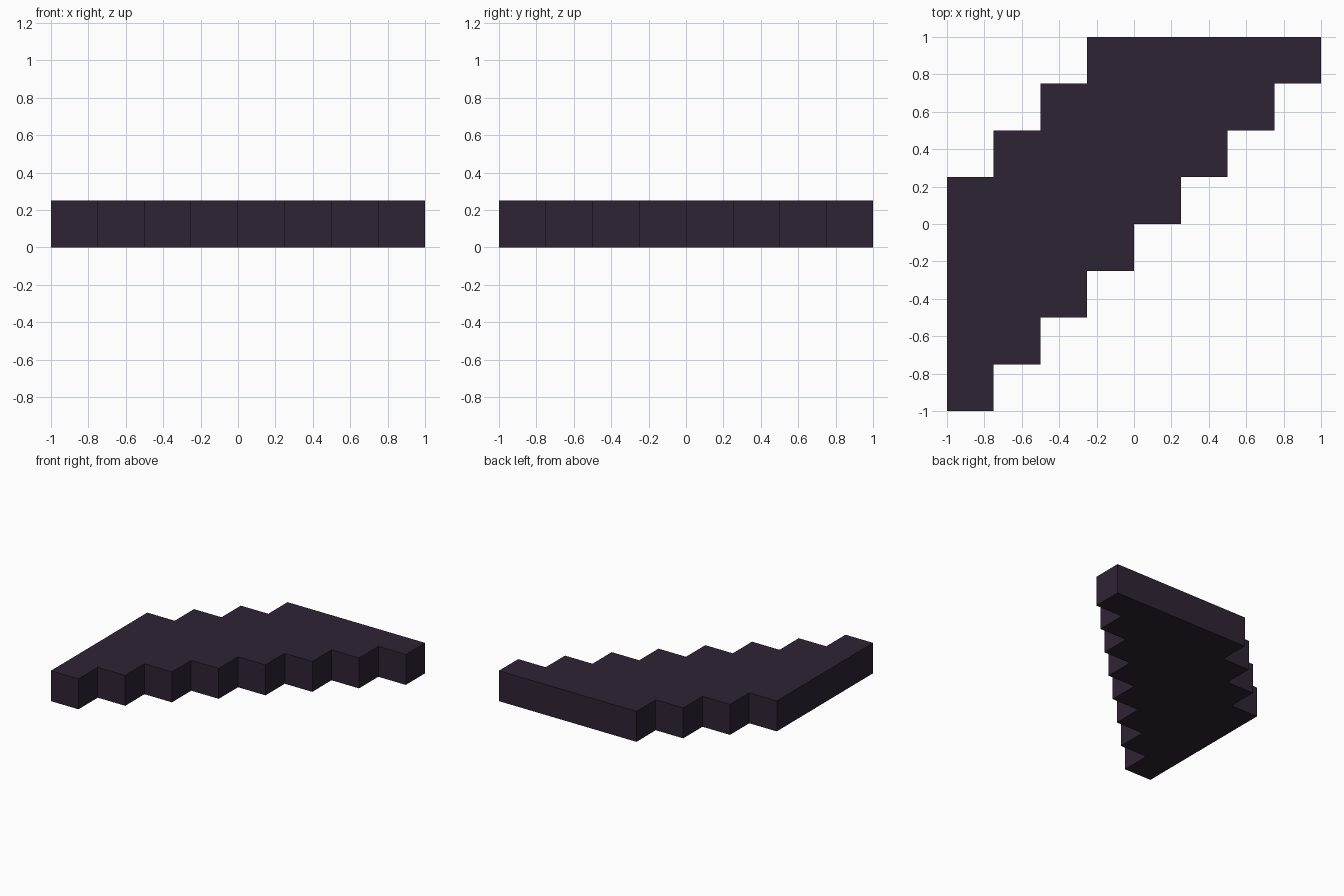
import bpy
import bmesh

if "Cube" in bpy.data.objects:
    bpy.data.objects.remove(bpy.data.objects["Cube"])

CELL = 0.25   # step size and slab thickness

# Single dark violet colour
mat = bpy.data.materials.new("dark violet")
mat.diffuse_color = (0.028, 0.017, 0.034, 1.0)
mat.use_nodes = True
mat.node_tree.nodes["Principled BSDF"].inputs["Base Color"].default_value = mat.diffuse_color

# Outline of the diagonal stepped band, counter-clockwise from the front left corner
outline = [(-1.0, -1.0)]
for i in range(8):                      # eight steps up the right side
    x = -1.0 + CELL * (i + 1)
    y = -1.0 + CELL * i
    outline += [(x, y), (x, y + CELL)]
for i in range(3):                      # three notches down the left side
    x = -0.25 - CELL * i
    y = 1.0 - CELL * i
    outline += [(x, y), (x, y - CELL)]
outline += [(-0.75, 0.25), (-1.0, 0.25)]

# Extrude the outline into a flat slab
bm = bmesh.new()
base = bm.faces.new([bm.verts.new((x, y, 0.0)) for x, y in outline])
top = bmesh.ops.extrude_face_region(bm, geom=[base], use_keep_orig=True)
bmesh.ops.translate(bm, vec=(0, 0, CELL),
                    verts=[g for g in top["geom"] if isinstance(g, bmesh.types.BMVert)])
bmesh.ops.recalc_face_normals(bm, faces=bm.faces[:])
bmesh.ops.triangulate(bm, faces=[f for f in bm.faces if len(f.verts) > 4])

mesh = bpy.data.meshes.new("stepped_slab")
bm.to_mesh(mesh)
bm.free()
mesh.materials.append(mat)
slab = bpy.data.objects.new("stepped_slab", mesh)
bpy.context.collection.objects.link(slab)
